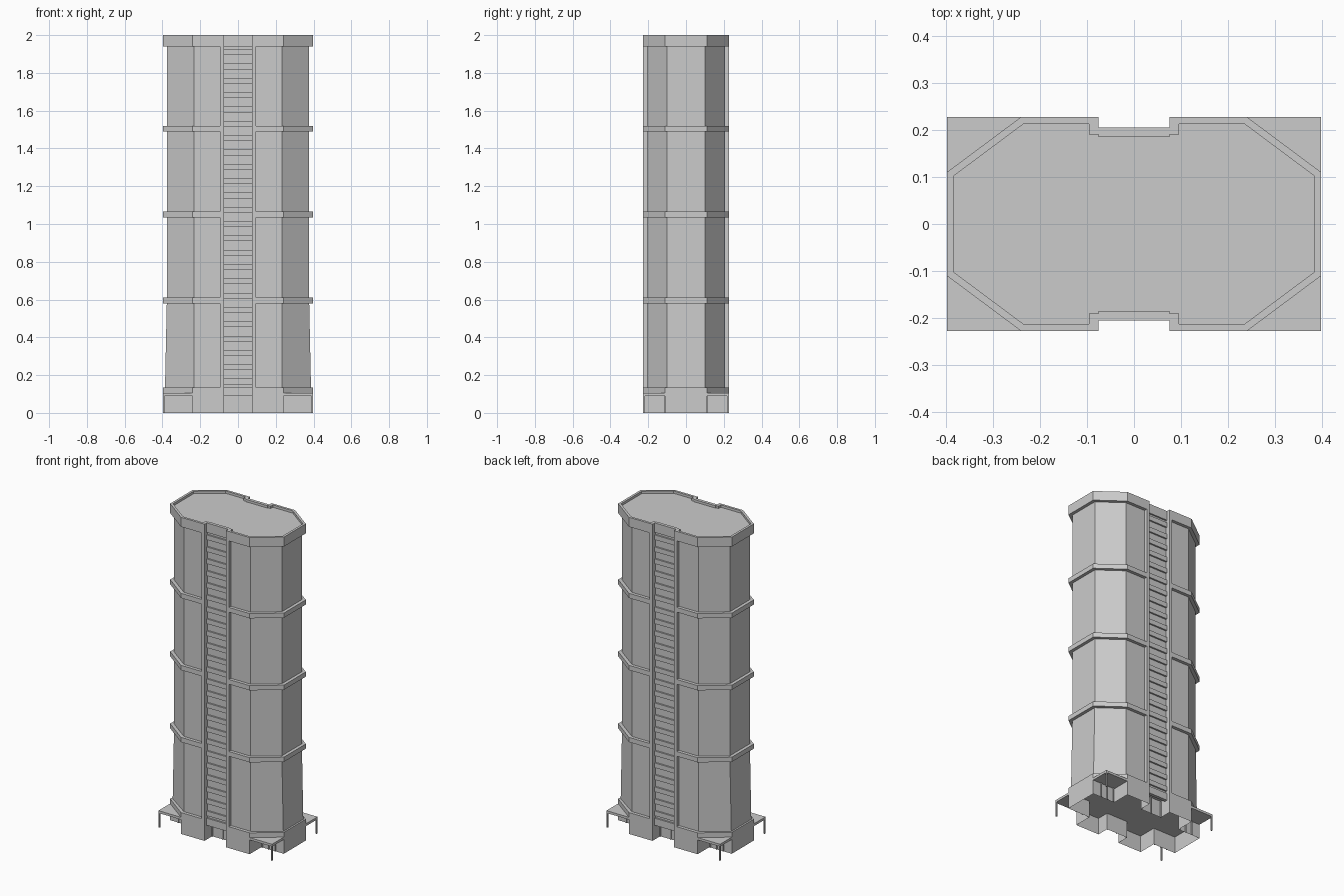
import bpy, bmesh
from mathutils import Vector

cube = bpy.data.objects.get("Cube")
if cube:
    bpy.data.objects.remove(cube, do_unlink=True)

# One concrete colour
concrete = bpy.data.materials.new("concrete_grey")
concrete.use_nodes = True
GREY = (0.6, 0.6, 0.6, 1)
concrete.diffuse_color = GREY
concrete.node_tree.nodes["Principled BSDF"].inputs["Base Color"].default_value = GREY

A, B = 0.397, 0.227        # half width and half depth
CX, CY = 0.24, 0.11        # where the cut corners begin
SLOT = 0.075               # half width of the central window slot
GLASS, SILL = 0.195, 0.205  # depth of slot glazing and spandrels
BAND = 0.03
FLOOR = 0.0758
STAGES = [0.58, 1.035, 1.49]
TOP = 2.0


def finish(name, bm):
    bmesh.ops.recalc_face_normals(bm, faces=bm.faces)
    mesh = bpy.data.meshes.new(name)
    bm.to_mesh(mesh)
    bm.free()
    mesh.materials.append(concrete)
    obj = bpy.data.objects.new(name, mesh)
    bpy.context.collection.objects.link(obj)
    return obj


def add_box(bm, x0, x1, y0, y1, z0, z1):
    verts = bmesh.ops.create_cube(bm, size=1)["verts"]
    for v in verts:
        v.co = Vector((x1 if v.co.x > 0 else x0,
                       y1 if v.co.y > 0 else y0,
                       z1 if v.co.z > 0 else z0))


def mirrored(quarter):
    """Complete a quarter outline, running from +x to +y, around both axes."""
    back = quarter + [(-x, y) for x, y in reversed(quarter)]
    return back + [(-x, -y) for x, y in back]


def plan(inset=0.0, slot=SLOT, depth=GLASS, flare=0.0):
    """Cut-corner outline with a slot in the front and back."""
    n = Vector((B - CY, A - CX)).normalized()
    c = n.dot(Vector((CX, B))) - inset
    x, y = A - inset, B - inset
    return mirrored([(x + flare, (c - n.x * x) / n.y),
                     ((c - n.y * y) / n.x, y), (slot, y), (slot, depth)])


def loft(name, rings, cap_bottom=True, cap_top=True):
    bm = bmesh.new()
    loops = [[bm.verts.new((x, y, z)) for x, y in pts] for z, pts in rings]
    for low, high in zip(loops, loops[1:]):
        count = len(low)
        for i in range(count):
            j = (i + 1) % count
            bm.faces.new((low[i], low[j], high[j], high[i]))
    if cap_bottom:
        bm.faces.new(loops[0][::-1])
    if cap_top:
        bm.faces.new(loops[-1])
    return finish(name, bm)


# Tower walls, flaring slightly towards the foot
wall = plan(0.02)
loft("tower_walls", [(0.105, plan(0.02, flare=0.01)), (STAGES[0], wall), (1.97, wall)])

# Projecting bands between the stages
for number, z in enumerate([0.105] + STAGES):
    loft(f"band_{number}", [(z, plan()), (z + BAND, plan())])

# Parapet with sunken roof
rim, lip = plan(depth=SILL), plan(0.015, slot=0.095, depth=0.19)
loft("parapet_roof", [(1.94, rim), (TOP, rim), (TOP, lip), (1.985, lip)])

# Ribs on both sides of each window slot
bm = bmesh.new()
for sx in (-1, 1):
    for sy in (-1, 1):
        x = sorted((sx * SLOT, sx * 0.095))
        y = sorted((sy * 0.18, sy * B))
        add_box(bm, *x, *y, 0.105, 1.95)
finish("slot_ribs", bm)

# Spandrels stacked up the slots, one for each floor
bm = bmesh.new()
for sy in (-1, 1):
    y = sorted((sy * 0.185, sy * SILL))
    add_box(bm, -SLOT, SLOT, *y, 0.09, 0.135)
    z = TOP - 0.03
    while z > 0.15:
        add_box(bm, -SLOT, SLOT, *y, z, z + 0.03)
        z -= FLOOR
finish("slot_spandrels", bm)

# Ground floor shell with recessed corners and doorways
ground = mirrored([(A, CY), (CX, CY), (CX, B), (SLOT, B), (SLOT, 0.15)])
loft("ground_floor_walls", [(0, ground), (0.105, ground)], False, False)

# Corner canopies, posts and entrance frames
canopies, posts, frames = bmesh.new(), bmesh.new(), bmesh.new()
for sx in (-1, 1):
    for sy in (-1, 1):
        tri = [(sx * A, sy * CY), (sx * A, sy * B), (sx * CX, sy * B), (sx * CX, sy * CY)]
        low, high = [[canopies.verts.new((x, y, z)) for x, y in tri] for z in (0.09, 0.105)]
        canopies.faces.new(low)
        canopies.faces.new(high)
        for i in range(4):
            j = (i + 1) % 4
            canopies.faces.new((low[i], low[j], high[j], high[i]))
        add_box(posts, *sorted((sx * A, sx * (A - 0.009))),
                *sorted((sy * B, sy * (B - 0.009))), 0, 0.095)
        for x in (0.245, 0.29, 0.335):
            add_box(frames, *sorted((sx * x, sx * (x + 0.006))),
                    *sorted((sy * CY, sy * (CY + 0.006))), 0, 0.09)
for sy in (-1, 1):
    for x in (-0.075, -0.003, 0.069):
        add_box(frames, x, x + 0.006, *sorted((sy * 0.15, sy * 0.156)), 0, 0.1)
finish("corner_canopies", canopies)
finish("canopy_posts", posts)
finish("entrance_frames", frames)
